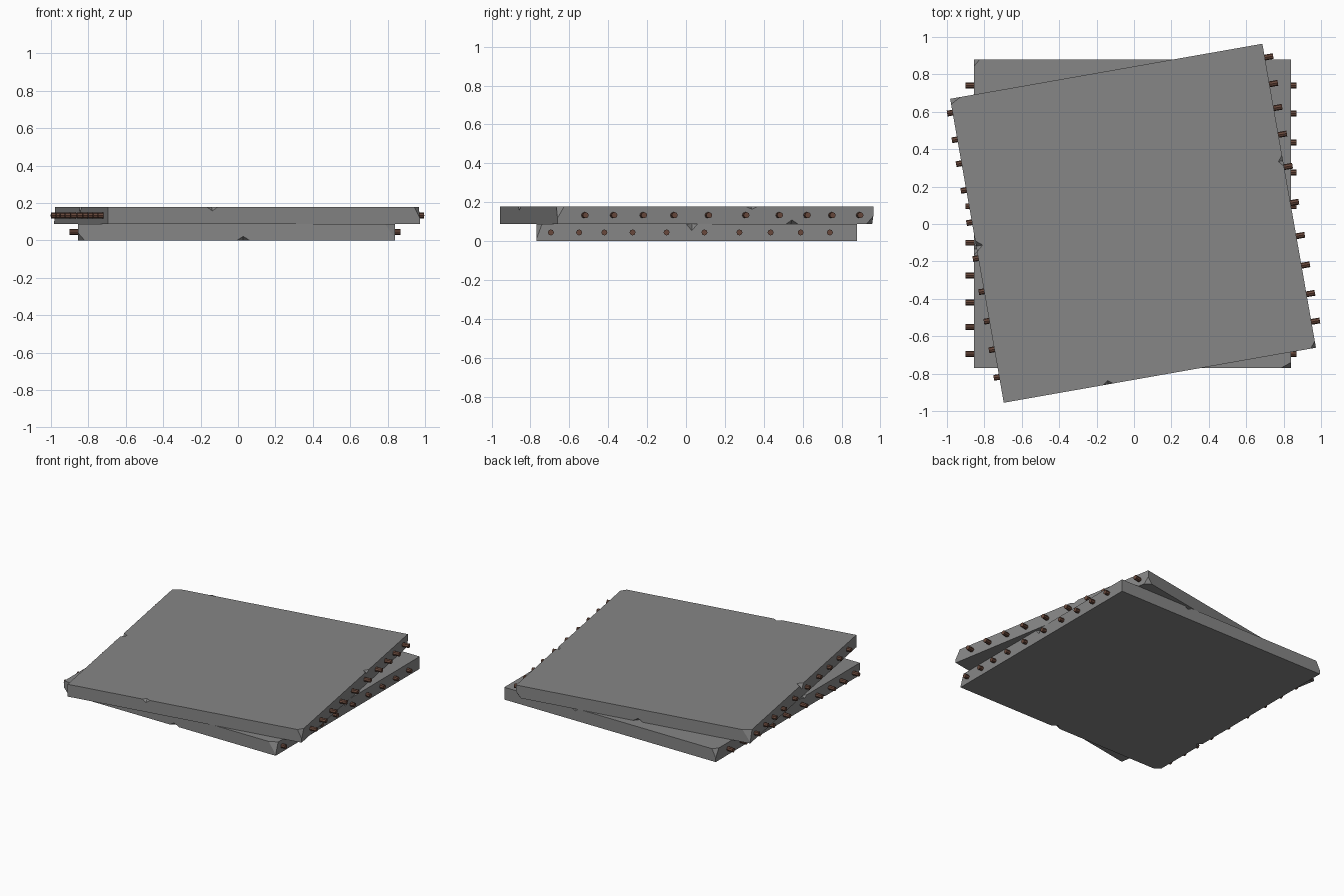
import bpy, bmesh
from math import radians
from mathutils import Vector, Matrix

cube = bpy.data.objects.get("Cube")
if cube:
    bpy.data.objects.remove(cube, do_unlink=True)

HALF = Vector((0.8475, 0.825, 0.0445))   # slab half size


def material(name, rgb):
    m = bpy.data.materials.new(name)
    m.use_nodes = True
    m.diffuse_color = (*rgb, 1)
    bsdf = next(n for n in m.node_tree.nodes if n.type == 'BSDF_PRINCIPLED')
    bsdf.inputs["Base Color"].default_value = (*rgb, 1)
    return m


concrete = material("grey concrete", (0.24, 0.24, 0.24))
rust = material("rusty steel", (0.14, 0.066, 0.045))


def add_object(name, bm, mat):
    bmesh.ops.recalc_face_normals(bm, faces=bm.faces)
    mesh = bpy.data.meshes.new(name)
    bm.to_mesh(mesh)
    bm.free()
    mesh.materials.append(mat)
    ob = bpy.data.objects.new(name, mesh)
    bpy.context.collection.objects.link(ob)
    return ob


def break_corner(bm, signs, size):
    """Slice one corner off and close the cut."""
    s = Vector(signs)
    corner = s * HALF
    normal = Vector([a / b for a, b in zip(s, size)]).normalized()
    point = corner - Vector((s.x * size[0], 0, 0))
    geom = bm.verts[:] + bm.edges[:] + bm.faces[:]
    cut = bmesh.ops.bisect_plane(bm, geom=geom, plane_co=point,
                                 plane_no=normal, clear_outer=True)
    edges = [e for e in cut["geom_cut"] if isinstance(e, bmesh.types.BMEdge)]
    bmesh.ops.contextual_create(bm, geom=edges)


def add_chip(bm, side, pos, up, width, inward, depth):
    """Faceted wedge on an upper or lower edge, aimed at the given side."""
    out = Vector((*side, 0))
    along = Vector((-out.y, out.x, 0))
    along = Vector([abs(c) for c in along])
    rise = Vector((0, 0, up))
    edge = out * HALF.dot(Vector([abs(c) for c in out])) + along * pos + rise * HALF.z
    points = [edge - along * width, edge + along * width, edge - out * inward,
              edge - rise * depth, edge + (out + rise) * 0.02]
    verts = [bm.verts.new(p) for p in points]
    bmesh.ops.convex_hull(bm, input=verts)


# Slab block with broken corners
bm = bmesh.new()
bmesh.ops.create_cube(bm, size=2, matrix=Matrix.Diagonal((*HALF, 1)))
break_corner(bm, (-1, -1, -1), (0.035, 0.035, 0.04))
break_corner(bm, (1, -1, 1), (0.055, 0.03, 0.08))
break_corner(bm, (-1, 1, 1), (0.03, 0.035, 0.06))
lower_slab = add_object("lower_slab", bm, concrete)

# Chipped edges
bm = bmesh.new()
add_chip(bm, (0, -1), 0.035, -1, 0.035, 0.03, 0.022)
add_chip(bm, (1, 0), -0.025, 1, 0.03, 0.035, 0.035)
add_chip(bm, (-1, 0), -0.19, 1, 0.03, 0.025, 0.014)
add_chip(bm, (-1, 0), -0.4, -1, 0.03, 0.03, 0.02)
add_chip(bm, (0, 1), 0.28, 1, 0.028, 0.02, 0.02)
chips = add_object("chip_cutter", bm, concrete)
chips.hide_render = True
mod = lower_slab.modifiers.new("chips", 'BOOLEAN')
mod.operation = 'DIFFERENCE'
mod.solver = 'EXACT'
mod.object = chips
graph = bpy.context.evaluated_depsgraph_get()
chipped = bpy.data.meshes.new_from_object(lower_slab.evaluated_get(graph))
lower_slab.modifiers.clear()
lower_slab.data = chipped
bpy.data.objects.remove(chips, do_unlink=True)

# Reinforcing bars running through the slab
bm = bmesh.new()
LEFT, RIGHT = -0.893, 0.877
for y in (-0.75, -0.605, -0.475, -0.33, -0.155, 0.04, 0.22, 0.38, 0.535, 0.685):
    place = Matrix.Translation(((LEFT + RIGHT) / 2, y, 0)) @ Matrix.Rotation(radians(90), 4, 'Y')
    bmesh.ops.create_cone(bm, cap_ends=True, segments=8, radius1=0.0155,
                          radius2=0.0155, depth=RIGHT - LEFT, matrix=place)
lower_bars = add_object("lower_bars", bm, rust)

# Second slab, turned around and laid on the first
upper_slab = bpy.data.objects.new("upper_slab", lower_slab.data)
upper_bars = bpy.data.objects.new("upper_bars", lower_bars.data)
for ob in (upper_slab, upper_bars):
    bpy.context.collection.objects.link(ob)
    ob.location = (-0.005, 0.004, HALF.z * 3)
    ob.rotation_euler.z = radians(190)
for ob in (lower_slab, lower_bars):
    ob.location = (-0.007, 0.055, HALF.z)
